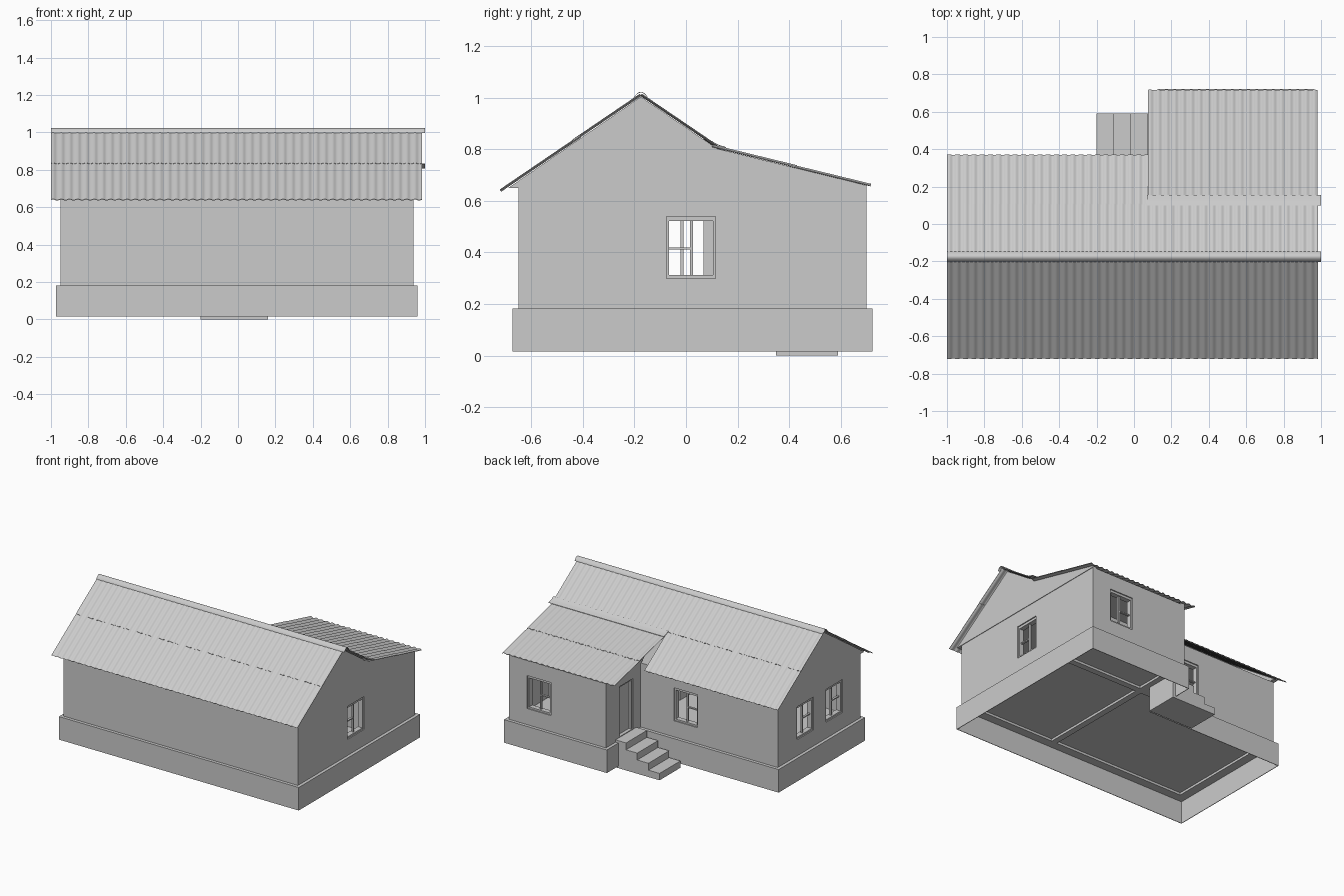
import bpy, bmesh, math
from mathutils import Vector

cube = bpy.data.objects.get("Cube")
if cube:
    bpy.data.objects.remove(cube, do_unlink=True)

grey = bpy.data.materials.new("plain grey")
grey.use_nodes = True
grey.diffuse_color = (0.6, 0.6, 0.6, 1)
grey.node_tree.nodes["Principled BSDF"].inputs["Base Color"].default_value = grey.diffuse_color


def finish(name, bm):
    bmesh.ops.recalc_face_normals(bm, faces=bm.faces)
    mesh = bpy.data.meshes.new(name)
    bm.to_mesh(mesh)
    bm.free()
    mesh.materials.append(grey)
    ob = bpy.data.objects.new(name, mesh)
    bpy.context.scene.collection.objects.link(ob)
    return ob


def smooth(ob):
    bpy.ops.object.select_all(action="DESELECT")
    bpy.context.view_layer.objects.active = ob
    ob.select_set(True)
    bpy.ops.object.shade_smooth_by_angle(angle=math.radians(40))


def prism(name, pts, axis, a, b):
    """Extrude a 2D outline: axis x takes (y, z) points, y takes (x, z), z takes (x, y)."""
    def place(p, t):
        return {"x": (t, *p), "y": (p[0], t, p[1]), "z": (*p, t)}[axis]
    bm = bmesh.new()
    face = bm.faces.new([bm.verts.new(place(p, a)) for p in pts])
    move = Vector(place((0, 0), b)) - Vector(place((0, 0), a))
    ext = bmesh.ops.extrude_face_region(bm, geom=[face], use_keep_orig=True)
    bmesh.ops.translate(bm, vec=move, verts=[v for v in ext["geom"] if isinstance(v, bmesh.types.BMVert)])
    return finish(name, bm)


def box(name, x, y, z):
    return prism(name, [(x[0], y[0]), (x[1], y[0]), (x[1], y[1]), (x[0], y[1])], "z", *z)


def cut(ob, cutters):
    """Subtract each cutter and bake the result."""
    for c in cutters:
        mod = ob.modifiers.new("cut", "BOOLEAN")
        mod.operation, mod.solver, mod.object = "DIFFERENCE", "EXACT", c
        bpy.context.view_layer.update()
        deps = bpy.context.evaluated_depsgraph_get()
        mesh = bpy.data.meshes.new_from_object(ob.evaluated_get(deps))
        ob.modifiers.clear()
        ob.data = mesh
        bpy.data.objects.remove(c, do_unlink=True)


LEFT, RIGHT, FRONT, BACK, PORCH_X, PORCH_Y = -0.95, 0.938, -0.65, 0.30, 0.155, 0.70


def plan(d):
    """L-shaped house plan, grown outward by d."""
    return [(LEFT - d, FRONT - d), (RIGHT + d, FRONT - d), (RIGHT + d, PORCH_Y + d),
            (PORCH_X - d, PORCH_Y + d), (PORCH_X - d, BACK + d), (LEFT - d, BACK + d)]


# Plinth: thin skirt with a narrow ledge on top, open underneath
plinth = prism("plinth", plan(0.023), "z", 0.015, 0.183)
cut(plinth, [prism("skirt_cut", plan(0.019), "z", -0.1, 0.178),
             prism("ledge_cut", plan(-0.01), "z", 0.1, 0.3)])

# Rooms and openings
T = 0.045
FLOOR = 0.205
rooms = {"main_room": ((LEFT + T, PORCH_X), (FRONT + T, BACK - T)),
         "side_room": ((PORCH_X + T, RIGHT - T), (FRONT + T, BACK - T)),
         "porch_room": ((PORCH_X + T, RIGHT - T), (BACK, PORCH_Y - T))}
WZ = (0.30, 0.54)
# Each window: wall axis, outer wall position, outward sign, start along the wall
windows = {"right_wall_window": ("x", RIGHT, 1, -0.076),
           "left_wall_window": ("x", LEFT, -1, -0.112),
           "left_wall_second_window": ("x", LEFT, -1, -0.445),
           "back_window": ("y", BACK, 1, -0.302),
           "porch_window": ("y", PORCH_Y, 1, 0.60)}
WW = 0.19


def wall_box(name, axis, pos, sign, u, depth, z):
    n = sorted(pos + sign * d for d in depth)
    return box(name, n, u, z) if axis == "x" else box(name, u, n, z)


# Walls
walls = prism("walls", plan(0), "z", 0.178, 0.65)
cutters = [box(n + "_cut", x, y, (0.1, 0.63)) for n, (x, y) in rooms.items()]
cutters += [wall_box(n + "_cut", a, p, s, (u, u + WW), (-0.08, 0.05), WZ) for n, (a, p, s, u) in windows.items()]
cutters += [box("door_cut", (0.1, 0.23), (0.39, 0.545), (FLOOR, 0.57)),
            box("inner_door_cut", (0.12, 0.24), (-0.15, 0.12), (FLOOR, 0.57))]
cut(walls, cutters)

# Floors
for n, (x, y) in rooms.items():
    box(n + "_floor", x, y, (FLOOR - 0.01, FLOOR))

# Recessed window frames with a thin mullion and a short transom
for n, (a, p, s, u) in windows.items():
    e, m = u + WW, u + 0.097
    bars = {"start_jamb": ((u, u + 0.01), WZ), "end_jamb": ((e - 0.01, e), WZ),
            "sill": ((u, e), (0.30, 0.312)), "head": ((u, e), (0.523, 0.54)),
            "mullion": ((m - 0.006, m + 0.006), WZ), "transom": ((u, m), (0.412, 0.42))}
    for part, (span, z) in bars.items():
        deep = (-0.035, -0.02) if part in ("mullion", "transom") else (-0.045, -0.008)
        wall_box(n + "_" + part, a, p, s, span, deep, z)

# Door and its frame
box("door_panel", (0.18, 0.19), (0.395, 0.54), (FLOOR, 0.565))
for n, y, z in (("door_jamb_near", (0.39, 0.402), (FLOOR, 0.57)),
                ("door_jamb_far", (0.533, 0.545), (FLOOR, 0.57)),
                ("door_head", (0.39, 0.545), (0.558, 0.57))):
    box(n, (0.163, 0.195), y, z)

# Entrance steps
RISE, RUN = 0.05, 0.09
outline = [(0.16, 0), (-0.20, 0)]
for i in range(4):
    outline += [(-0.20 + i * RUN, (i + 1) * RISE), (-0.20 + (i + 1) * RUN, (i + 1) * RISE)]
prism("entrance_steps", outline, "y", 0.35, 0.59)

# Gable walls, standing slightly proud of the walls below
RIDGE, VALLEY, PROUD = (-0.175, 1.004), (0.12, 0.803), 0.004
prism("left_gable", [(-0.69, 0.65), (0.34, 0.65), RIDGE], "x", LEFT - PROUD, LEFT + 0.03)
prism("right_gable", [(-0.69, 0.65), (PORCH_Y, 0.65), (PORCH_Y, 0.66), VALLEY, RIDGE],
      "x", RIGHT - 0.03, RIGHT + PROUD)
prism("porch_gable", [(BACK, 0.65), (PORCH_Y, 0.65), (PORCH_Y, 0.66), VALLEY],
      "x", PORCH_X - PROUD, PORCH_X + 0.03)


# Corrugated roof sheets
def sheet(name, x0, x1, top, bottom, lift):
    a, b = Vector((0, *top)), Vector((0, *bottom))
    d = (b - a).normalized()
    normal = Vector((0, -d.z, d.y))
    if normal.z < 0:
        normal.negate()
    count = round((x1 - x0) / 0.0055)
    bm = bmesh.new()
    rows = []
    for i in range(count + 1):
        x = Vector((x0 + (x1 - x0) * i / count, 0, 0))
        h = lift + 0.0036 * math.sin(i * math.pi / 4)
        rows.append([bm.verts.new(p + x + normal * (h + t))
                     for p, t in ((a, 0.0015), (b, 0.0015), (b, -0.0015), (a, -0.0015))])
    for r, q in zip(rows, rows[1:]):
        for k in range(4):
            j = (k + 1) % 4
            bm.faces.new((r[k], r[j], q[j], q[k]))
    bm.faces.new(rows[0])
    bm.faces.new(rows[-1])
    smooth(finish(name, bm))


def main_z(y):
    return 1.01 - 0.679 * abs(y - RIDGE[0])


def porch_z(y):
    return 0.807 - 0.244 * (y - 0.12)


def slope(name, x0, x1, y0, y1, height, lift=0.0):
    sheet(name, x0, x1, (y0, height(y0)), (y1, height(y1)), lift)


slope("front_upper_roof", -1, 0.985, RIDGE[0], -0.437, main_z, 0.002)
slope("front_lower_roof", -1, 0.985, -0.41, -0.72, main_z)
slope("back_upper_roof", -1, 0.985, RIDGE[0], 0.105, main_z, 0.002)
slope("back_lower_roof", -1, 0.075, 0.07, 0.37, main_z)
slope("porch_upper_roof", 0.075, 0.98, 0.10, 0.43, porch_z, 0.002)
slope("porch_lower_roof", 0.075, 0.98, 0.40, 0.717, porch_z)


# Rounded ridge cap and flashing
def bent_strip(name, pts, x0, x1):
    smooth(prism(name, pts + [(y, z - 0.003) for y, z in reversed(pts)], "x", x0, x1))


arc = [(RIDGE[0] + 0.0035 * i, 1.023 - 0.023 * (i / 8) ** 2) for i in range(-8, 9)]
bent_strip("ridge_cap", arc, -1, 1)
bent_strip("porch_flashing", [(0.10, 0.833), (0.115, 0.823), (0.125, 0.818), (0.155, 0.809)], 0.07, 1)
